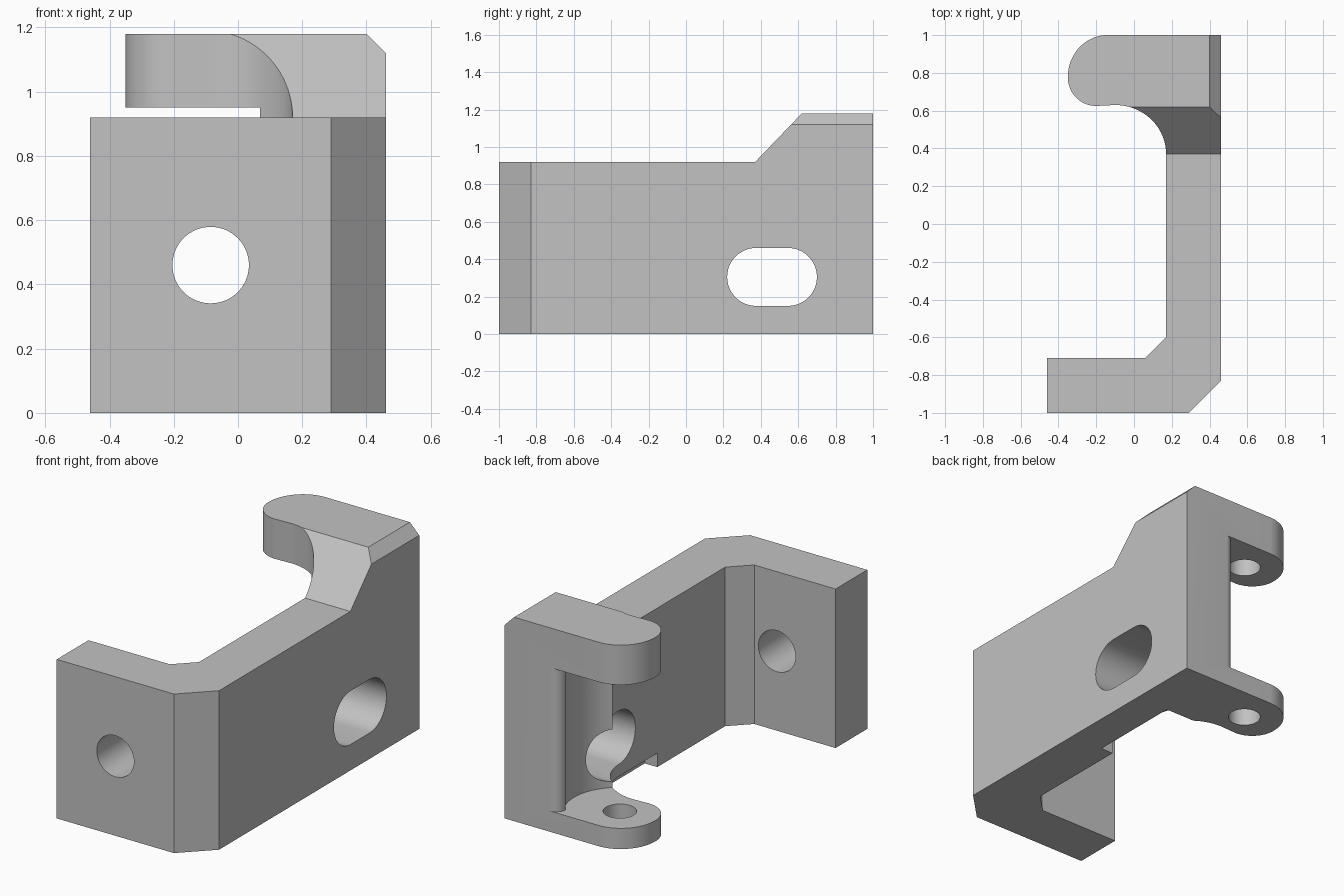
import bpy, bmesh
from math import sin, cos, radians

if "Cube" in bpy.data.objects:
    bpy.data.objects.remove(bpy.data.objects["Cube"], do_unlink=True)

grey = bpy.data.materials.new("plain grey")
grey.use_nodes = True
colour = (0.54, 0.54, 0.54, 1)
grey.diffuse_color = colour
grey.node_tree.nodes["Principled BSDF"].inputs["Base Color"].default_value = colour


def arc(cx, cy, r, start, end, n=24, ry=None):
    angles = [radians(start + (end - start) * i / n) for i in range(n + 1)]
    return [(cx + r * cos(a), cy + (ry or r) * sin(a)) for a in angles]


def circle(cx, cy, r, n=64):
    return arc(cx, cy, r, 0, 360, n)[:-1]


# Extrude an outline along one axis; the outline uses the other two in order
def prism(name, outline, low, high, axis):
    def place(p, d):
        v = list(p)
        v.insert("xyz".index(axis), d)
        return v
    bm = bmesh.new()
    ends = [[bm.verts.new(place(p, d)) for p in outline] for d in (low, high)]
    for end in ends:
        bm.faces.new(end)
    n = len(outline)
    for i in range(n):
        j = (i + 1) % n
        bm.faces.new((ends[0][i], ends[0][j], ends[1][j], ends[1][i]))
    bmesh.ops.recalc_face_normals(bm, faces=bm.faces)
    mesh = bpy.data.meshes.new(name)
    bm.to_mesh(mesh)
    bm.free()
    mesh.materials.append(grey)
    ob = bpy.data.objects.new(name, mesh)
    bpy.context.collection.objects.link(ob)
    return ob


# Bracket plan: front flange, long wall and rounded rear lug
plan = [(-0.46, -1), (0.29, -1), (0.46, -0.83), (0.46, 1)]
plan += arc(-0.14, 0.78, 0.21, 90, 180, ry=0.22)
plan += arc(-0.20, 0.775, 0.15, 180, 270)
plan += arc(-0.10, 0.37, 0.27, 90, 0, ry=0.26)
plan += [(0.17, -0.60), (0.06, -0.71), (-0.46, -0.71)]
bracket = prism("bracket", plan, 0, 1.18, "z")

# Rear pocket between the two ears, with a rounded back corner
hole_x, hole_y = -0.13, 0.79
pocket = arc(hole_x, hole_y, 0.295, -80, 29, 40)
pocket += arc(0.172, 0.94, 0.06, 180, 90, 12)
pocket += [(0.172, 1.1), (-0.6, 1.1), (-0.6, 0.4)]

cutters = [
    # Lowered top with a ramp up to the lug
    prism("top_cutter", [(-1.2, 0.92), (0.37, 0.92), (0.72, 1.284), (-1.2, 1.284)],
          -0.7, 0.7, "x"),
    # Bevel along the outer top edge
    prism("bevel_cutter", [(0.40, 1.18), (0.46, 1.12), (0.56, 1.12), (0.56, 1.28), (0.40, 1.28)],
          0.2, 1.2, "y"),
    prism("pocket_cutter", pocket, 0.12, 0.95, "z"),
    # Pin hole: through the lower ear, blind in the upper ear
    prism("pin_cutter", circle(hole_x, hole_y, 0.088), -0.1, 1.08, "z"),
    # Round hole in the front flange
    prism("flange_hole_cutter", circle(-0.085, 0.46, 0.119), -1.2, -0.5, "y"),
    # Long slot through the wall
    prism("slot_cutter", arc(0.545, 0.305, 0.155, -90, 90) + arc(0.375, 0.305, 0.155, 90, 270),
          0.0, 0.6, "x"),
    # Relief under the inner edge of the wall
    prism("relief_cutter", [(0.02, -0.1), (0.58, -0.1), (0.58, 0.08), (0.02, 0.08)],
          -0.05, 0.25, "x"),
]

# Cut in order, then discard the helpers
bpy.context.view_layer.objects.active = bracket
bracket.select_set(True)
for cutter in cutters:
    cutter.hide_render = True
    mod = bracket.modifiers.new(cutter.name, "BOOLEAN")
    mod.operation = "DIFFERENCE"
    mod.solver = "EXACT"
    mod.object = cutter
    bpy.ops.object.modifier_apply(modifier=mod.name)
    bpy.data.objects.remove(cutter, do_unlink=True)

bpy.ops.object.shade_smooth_by_angle(angle=radians(25))
